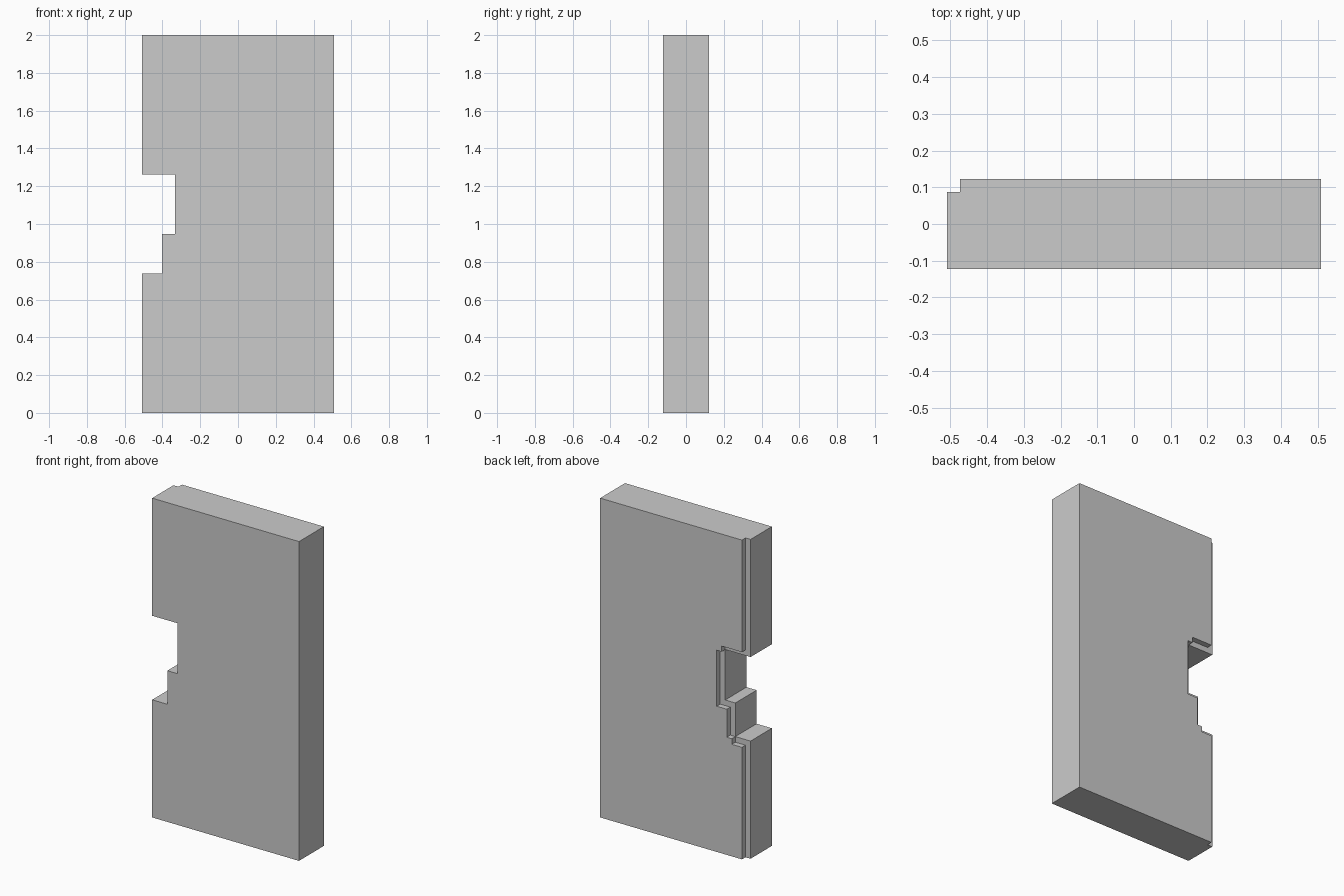
import bpy, bmesh

if "Cube" in bpy.data.objects:
    bpy.data.objects.remove(bpy.data.objects["Cube"])

U = 2 / 57                                   # the model sits on a 29 x 7 x 57 unit lattice
W, H = 29, 57
FRONT, LEDGE, BACK = 0, 6, 7                 # depths of front face, rebate ledge, back face

# Stepped left edges (x, z), bottom to top: through the slab, and around the rear rebate
notch = [(0, 0), (0, 21), (3, 21), (3, 27), (5, 27), (5, 36), (0, 36), (0, H)]
rebate = [(1, 0), (1, 20), (3, 20), (3, 21), (4, 21), (4, 26), (6, 26),
          (6, 36), (5, 36), (5, 37), (1, 37), (1, H)]
right = [(W, H), (W, 0)]

bm = bmesh.new()


def face(points):
    bm.faces.new([bm.verts.new(((x - W / 2) * U, (y - 3.5) * U, z * U)) for x, y, z in points])


def flat(outline, y):
    face([(x, y, z) for x, z in outline])


def walls(path, y0, y1):
    for (xa, za), (xb, zb) in zip(path, path[1:]):
        face([(xa, y0, za), (xb, y0, zb), (xb, y1, zb), (xa, y1, za)])


# Front face, rebate ledge and back face
flat(notch + right, FRONT)
flat(notch + rebate[::-1], LEDGE)
flat(rebate + right, BACK)

# Stepped walls and plain right side
walls(notch, FRONT, LEDGE)
walls(rebate, LEDGE, BACK)
walls(right, FRONT, BACK)

# Top and bottom with the rebate corner missing
for z in (0, H):
    face([(x, y, z) for x, y in ((0, FRONT), (W, FRONT), (W, BACK),
                                 (1, BACK), (1, LEDGE), (0, LEDGE))])

bmesh.ops.remove_doubles(bm, verts=bm.verts, dist=1e-4)
bmesh.ops.recalc_face_normals(bm, faces=bm.faces)
mesh = bpy.data.meshes.new("notched_slab")
bm.to_mesh(mesh)
bm.free()
bpy.context.collection.objects.link(bpy.data.objects.new("notched_slab", mesh))
